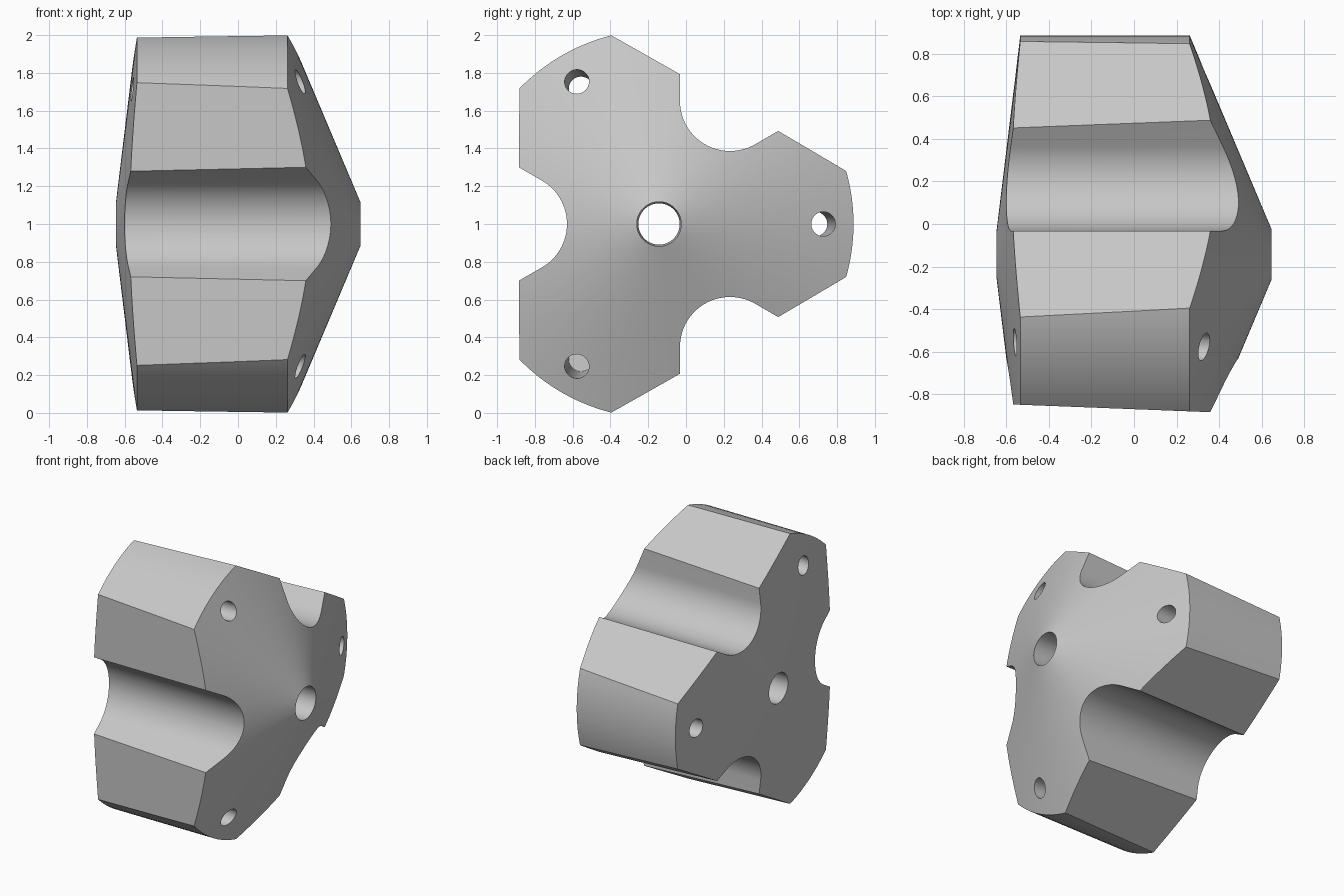
import bpy, bmesh
from math import sin, cos, tan, pi, radians
from mathutils import Matrix, Vector

cube = bpy.data.objects.get("Cube")
if cube:
    bpy.data.objects.remove(cube, do_unlink=True)

SEGMENTS = 120
AXIS = Vector((0, -0.143, 1))

grey = bpy.data.materials.new("plain_grey")
grey.use_nodes = True
colour = (0.57, 0.57, 0.57, 1)
grey.diffuse_color = colour
grey.node_tree.nodes["Principled BSDF"].inputs["Base Color"].default_value = colour


def loft(name, loops, angle=0):
    """Closed solid through matching loops, turned about the x axis."""
    bm = bmesh.new()
    rings = [[bm.verts.new(p) for p in loop] for loop in loops]
    n = len(rings[0])
    for a, b in zip(rings, rings[1:]):
        for i in range(n):
            j = (i + 1) % n
            bm.faces.new((a[i], a[j], b[j], b[i]))
    bm.faces.new(rings[0][::-1])
    bm.faces.new(rings[-1])
    bmesh.ops.recalc_face_normals(bm, faces=bm.faces)
    bm.transform(Matrix.Translation(AXIS) @ Matrix.Rotation(angle, 4, "X"))
    mesh = bpy.data.meshes.new(name)
    bm.to_mesh(mesh)
    bm.free()
    mesh.materials.append(grey)
    obj = bpy.data.objects.new(name, mesh)
    bpy.context.scene.collection.objects.link(obj)
    return obj


def ring(x, radius, centre=0, count=SEGMENTS):
    steps = [2 * pi * i / count for i in range(count)]
    return [(x, centre + radius * cos(t), radius * sin(t)) for t in steps]


# Double-coned turned body
profile = [(-0.654, 0.05), (-0.535, 1.03), (0.262, 1.03), (0.676, 0.05)]
body = loft("knob_body", [ring(x, r) for x, r in profile])

cutters = []

# Slightly tapered flats and round grooves between the three lobes
groove_r, groove_d, outer = 0.265, 0.752, 1.3
arc = [radians(120 + 120 * i / 32) for i in range(33)]
groove = [(groove_d + groove_r * cos(t), groove_r * sin(t)) for t in arc]
flare = groove[0][1] + (outer - groove[0][0]) * tan(radians(30))
groove += [(outer, -flare), (outer, flare)]


def flat_section(x):
    d = 0.742 + 0.039 * (x - 0.355)
    return [(x, d, -1.2), (x, outer, -1.2), (x, outer, 1.2), (x, d, 1.2)]


for i in range(3):
    turn = radians(60 + 120 * i)
    cutters.append(loft("flat_cutter", [flat_section(-1), flat_section(1)], turn))
    cutters.append(loft("groove_cutter",
                        [[(x, d, w) for d, w in groove] for x in (-1, 1)], turn))

# Centre bore and leaning lobe holes
cutters.append(loft("bore_cutter", [ring(-1, 0.107, 0, 64), ring(1, 0.12, 0, 64)]))
for i in range(3):
    ends = [ring(x, 0.065, 0.87 + 0.05 * (x - 0.33), 40) for x in (-1, 1)]
    cutters.append(loft("lobe_hole_cutter", ends, radians(120 * i)))

for cutter in cutters:
    cutter.hide_render = True
    mod = body.modifiers.new("cut", "BOOLEAN")
    mod.operation = "DIFFERENCE"
    mod.solver = "EXACT"
    mod.object = cutter

bpy.context.view_layer.update()
bpy.ops.object.select_all(action="DESELECT")
bpy.context.view_layer.objects.active = body
body.select_set(True)
for mod in list(body.modifiers):
    bpy.ops.object.modifier_apply(modifier=mod.name)
for cutter in cutters:
    bpy.data.objects.remove(cutter, do_unlink=True)

bpy.ops.object.shade_smooth_by_angle(angle=radians(25))
